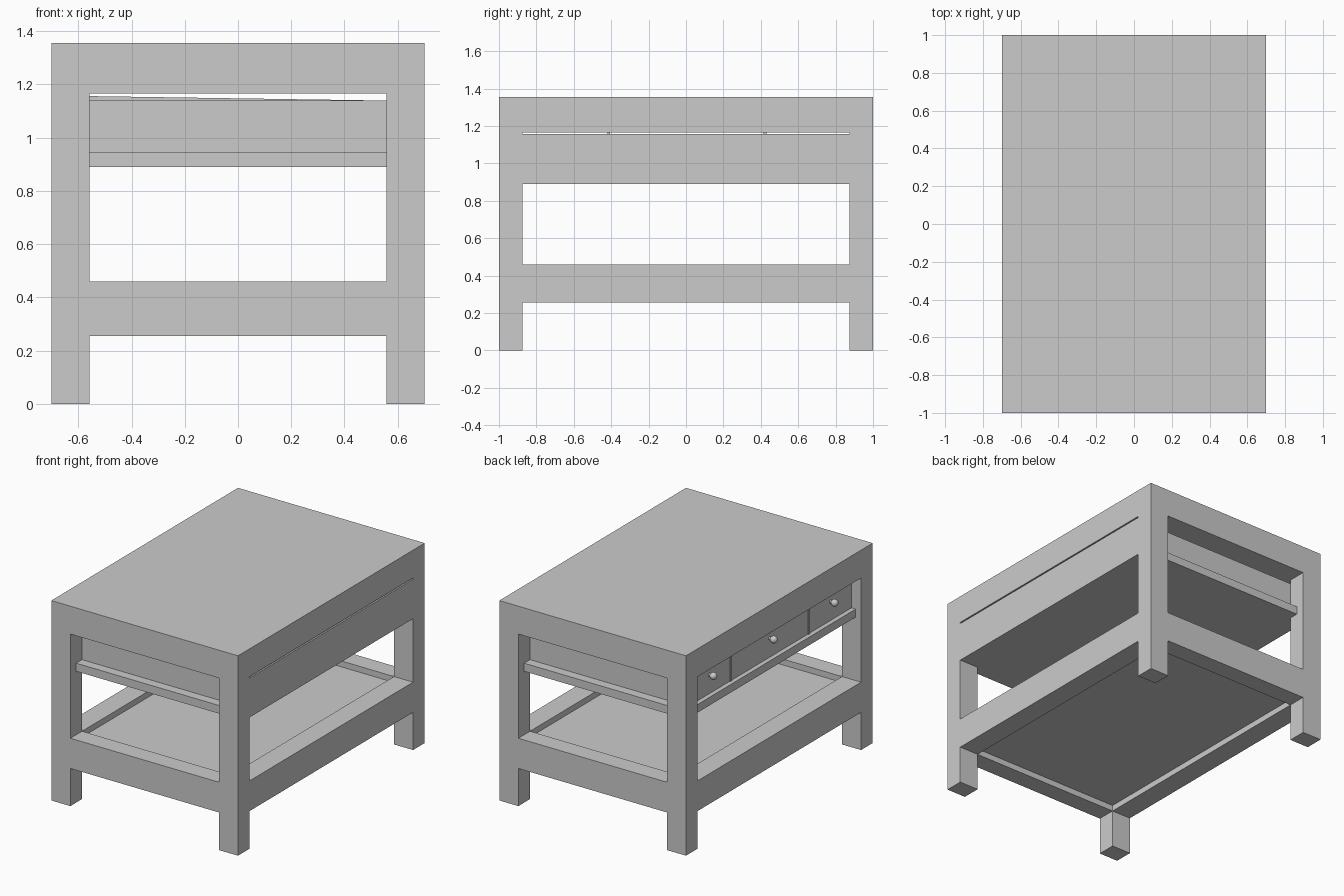
import bpy, bmesh, math

if "Cube" in bpy.data.objects:
    bpy.data.objects.remove(bpy.data.objects["Cube"])


def box(name, x0, x1, y0, y1, z0, z1, back_drop=0.0):
    """Axis-aligned box; back_drop lowers the top edge on the +x side."""
    bm = bmesh.new()
    bmesh.ops.create_cube(bm, size=1)
    for v in bm.verts:
        right, far, up = v.co.x > 0, v.co.y > 0, v.co.z > 0
        v.co = (x1 if right else x0, y1 if far else y0, z1 if up else z0)
        if right and up:
            v.co.z -= back_drop
    me = bpy.data.meshes.new(name)
    bm.to_mesh(me)
    bm.free()
    ob = bpy.data.objects.new(name, me)
    bpy.context.collection.objects.link(ob)
    return ob


X, Y = 0.7, 1.0          # outer half sizes
IX, IY = 0.557, 0.875    # inner faces of the legs
TOP, UNDER = 1.355, 1.166

# Thick table top
box("table_top", -X, X, -Y, Y, UNDER, TOP)

# Legs and lower rails
for sx, side in ((-1, "left"), (1, "right")):
    xa, xb = sorted((sx * IX, sx * X))
    for sy, end in ((-1, "front"), (1, "back")):
        ya, yb = sorted((sy * IY, sy * Y))
        box(f"{end}_{side}_leg", xa, xb, ya, yb, 0, UNDER)
    box(f"{side}_rail", xa, xb, -IY, IY, 0.255, 0.46)
for sy, end in ((-1, "front"), (1, "back")):
    ya, yb = sorted((sy * IY, sy * Y))
    box(f"{end}_rail", -IX, IX, ya, yb, 0.255, 0.46)

# Lower shelf panel, recessed in the rails
box("lower_shelf", -IX, IX, -IY, IY, 0.295, 0.42)

# Drawer shelf, with lips showing on the front, back and left
box("drawer_shelf", -0.66, IX, -IY, IY, 0.89, 0.945)
for sy, end in ((-1, "front"), (1, "back")):
    ya, yb = sorted((sy * IY, sy * 0.938))
    box(f"{end}_shelf_lip", -IX, IX, ya, yb, 0.89, 0.945)
    ya, yb = sorted((sy * 0.85, sy * IY))
    box(f"{end}_end_panel", -IX, IX, ya, yb, 0.945, 1.14)

# Flush panel closing the right side
box("right_side_panel", IX, X, -IY, IY, 0.89, 1.157)

# Three open drawers, opening to the left
FX, BX, T = -0.63, 0.55, 0.025
for i, (ya, yb) in enumerate(((-0.873, -0.42), (-0.405, 0.415), (0.43, 0.873))):
    n = f"drawer_{i + 1}"
    box(n + "_front", FX, FX + T, ya, yb, 0.946, 1.157)
    box(n + "_back", BX - T, BX, ya, yb, 0.946, 1.14)
    box(n + "_floor", FX + T, BX - T, ya + T, yb - T, 0.946, 0.965)
    if i == 0:
        walls = (ya + T, yb - T)
    elif i == 2:
        walls = (ya, yb - 2 * T)
    else:
        walls = (ya, yb - T)
    for w, y in enumerate(walls):
        box(f"{n}_side_{w + 1}", FX + T, BX - T, y, y + T, 0.946, 1.157, 0.017)
    # Round knob on a short stem
    yc = (ya + yb) / 2
    bpy.ops.mesh.primitive_cylinder_add(vertices=16, radius=0.01, depth=0.03,
                                        location=(FX - 0.012, yc, 1.075),
                                        rotation=(0, math.pi / 2, 0))
    bpy.context.object.name = n + "_knob_stem"
    bpy.ops.object.shade_smooth_by_angle()
    bpy.ops.mesh.primitive_uv_sphere_add(segments=20, ring_count=12, radius=0.024,
                                         location=(FX - 0.032, yc, 1.075))
    bpy.context.object.name = n + "_knob"
    bpy.ops.object.shade_smooth_by_angle()

# Thin dividers between the drawers
for i, y in enumerate((-0.4125, 0.4225)):
    box(f"drawer_divider_{i + 1}", FX - 0.005, FX + 0.05, y - 0.007, y + 0.007, 0.945, UNDER)
